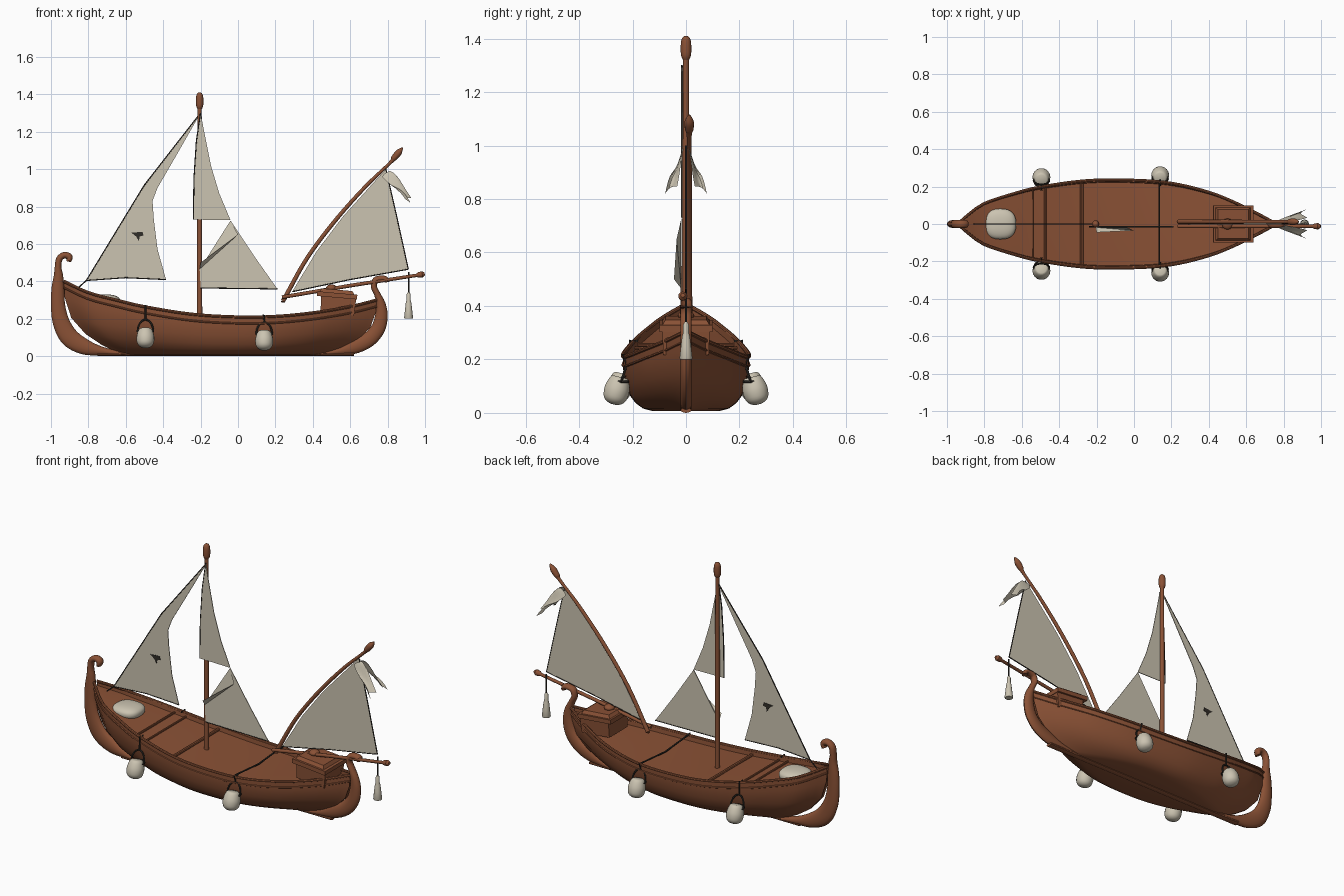
import bpy, bmesh, math
from mathutils import Vector as V

if "Cube" in bpy.data.objects:
    bpy.data.objects.remove(bpy.data.objects["Cube"])


def material(name, col):
    m = bpy.data.materials.new(name)
    m.diffuse_color = (*col, 1)
    m.use_nodes = True
    m.node_tree.nodes["Principled BSDF"].inputs["Base Color"].default_value = m.diffuse_color
    return m


WOOD = material("brown wood", (0.255, 0.083, 0.036))
CLOTH = material("cream cloth", (0.60, 0.55, 0.44))
ROPE = material("dark rope", (0.03, 0.026, 0.021))


def finish(name, bm, mat):
    bmesh.ops.recalc_face_normals(bm, faces=bm.faces[:])
    me = bpy.data.meshes.new(name)
    bm.to_mesh(me)
    bm.free()
    me.materials.append(mat)
    ob = bpy.data.objects.new(name, me)
    bpy.context.collection.objects.link(ob)
    return ob


def smooth(pts, n=6):
    """Catmull-Rom through tuples of any length."""
    out = []
    for i in range(len(pts) - 1):
        a, b, c, d = pts[max(i - 1, 0)], pts[i], pts[i + 1], pts[min(i + 2, len(pts) - 1)]
        for k in range(n):
            t = k / n
            out.append(tuple(0.5 * (2 * q + (r - p) * t + (2 * p - 5 * q + 4 * r - s) * t * t
                                    + (3 * q - p - 3 * r + s) * t ** 3) for p, q, r, s in zip(a, b, c, d)))
    return out + [tuple(pts[-1])]


def tube(name, pts, mat, ry=None, sides=12):
    """Sweep a round (or flattened) section along points (x, y, z, radius)."""
    bm = bmesh.new()
    P = [V(p[:3]) for p in pts]
    span = P[-1] - P[0]
    ref = V((1, 0, 0)) if abs(span.y) > 0.8 * span.length else V((0, 1, 0))
    rings = []
    for i, p in enumerate(P):
        T = (P[min(i + 1, len(P) - 1)] - P[max(i - 1, 0)]).normalized()
        n = ref.cross(T).normalized()
        b = T.cross(n)
        r = max(pts[i][3], 0.001)
        rings.append([bm.verts.new(p + n * r * math.cos(a) + b * (ry or r) * math.sin(a))
                      for a in (2 * math.pi * k / sides for k in range(sides))])
    for A, B in zip(rings, rings[1:]):
        for k in range(sides):
            bm.faces.new((A[k], A[k - 1], B[k - 1], B[k]))
    bm.faces.new(rings[0])
    bm.faces.new(rings[-1])
    return finish(name, bm, mat)


def rod(name, pts, r, mat, **kw):
    return tube(name, [(*p, r) for p in pts], mat, **kw)


def sheet(name, pts, mat, y=0.0, th=0.002):
    """Thin flat cloth from an x-z outline."""
    bm = bmesh.new()
    f = bm.faces.new([bm.verts.new((x, y - th, z)) for x, z in pts])
    g = bmesh.ops.extrude_face_region(bm, geom=[f])
    for v in g["geom"]:
        if isinstance(v, bmesh.types.BMVert):
            v.co.y += 2 * th
    bmesh.ops.triangulate(bm, faces=[f for f in bm.faces if len(f.verts) > 4])
    return finish(name, bm, mat)


def table(tab):
    fine = smooth(tab, 8)

    def look(x):
        for (a, p), (b, q) in zip(fine, fine[1:]):
            if x <= b:
                return p + (q - p) * max(0, x - a) / (b - a)
        return fine[-1][1]
    return look


# Hull lines: sheer height and half breadth along x
sheer = table([(-.93, .40), (-.8, .34), (-.65, .30), (-.5, .265), (-.25, .225), (0, .21),
               (.2, .213), (.4, .232), (.6, .265), (.74, .30)])
beam = table([(-.93, .012), (-.88, .055), (-.8, .11), (-.65, .16), (-.5, .198), (-.25, .232), (0, .234),
              (.2, .218), (.4, .17), (.55, .11), (.68, .045), (.74, .012)])

# Hull with lip and deck, closed sections
section = [(0, 0), (.55, 0), (.68, .04), (.8, .14), (.89, .28), (.96, .5), (1, .78), (1, 1)]
bm = bmesh.new()
N = 48
loops = []
for i in range(N + 1):
    u = i / N
    xs = -.93 + 1.67 * u
    W, S = beam(xs), sheer(xs)
    half = []
    for f, t in section:
        cut = (1 - t) ** 3
        x = (-.93 + .31 * cut) * (1 - u) + (.74 - .26 * cut) * u
        half.append((x, W * f ** (1 + 1.5 * abs(2 * u - 1) ** 3), .008 + (S - .008) * t))
    half += [(xs, W * .95, S), (xs, W * .94, S - .025), (xs, 0, S - .022)]
    ring = half + [(x, -y, z) for x, y, z in half[-2:0:-1]]
    loops.append([bm.verts.new(p) for p in ring])
for A, B in zip(loops, loops[1:]):
    for k in range(len(A)):
        bm.faces.new((A[k - 1], A[k], B[k], B[k - 1]))
bm.faces.new(loops[0])
bm.faces.new(loops[-1])
finish("hull", bm, WOOD)

# Gunwales, rubbing strakes, keel
for s, side in ((1, "port"), (-1, "starboard")):
    xs = [-.93 + 1.67 * i / 40 for i in range(41)]
    rod("gunwale_" + side, [(x, s * beam(x), sheer(x)) for x in xs], .008, WOOD, sides=8)
    rod("strake_" + side, [(x, s * beam(x), sheer(x) - .035) for x in xs], .005, WOOD, sides=6)
rod("keel", [(-.75, 0, .01), (.62, 0, .01)], .01, WOOD, ry=.02)

# Scrolled stem posts
stern = [(-.905, .505, .012), (-.902, .53, .018), (-.928, .54, .017), (-.955, .52, .017), (-.962, .475, .018),
         (-.96, .43, .025), (-.963, .36, .034), (-.962, .27, .038), (-.945, .18, .045), (-.90, .10, .05),
         (-.82, .05, .042), (-.72, .026, .022), (-.6, .012, .01)]
bow = [(.795, .395, .012), (.79, .41, .016), (.765, .415, .016), (.735, .405, .017), (.727, .37, .016),
       (.745, .33, .017), (.763, .28, .025), (.767, .22, .033), (.75, .15, .038), (.70, .09, .04),
       (.62, .05, .038), (.53, .025, .02), (.42, .012, .01)]
for name, pts in (("stern_post", stern), ("bow_post", bow)):
    tube(name, smooth([(x, 0, z, r) for x, z, r in pts]), WOOD, ry=.022, sides=14)

# Deck beams
for x, r in ((-.54, .006), (-.475, .006), (-.28, .009)):
    w, z = beam(x) * .96, sheer(x) - .018
    rod("deck_beam", [(x, -w, z), (x, w, z)], r, WOOD, sides=8)

# Mast with bulb top
tube("mast", [(-.205, 0, .18, .014), (-.205, 0, .8, .013), (-.205, 0, 1.33, .011)], WOOD)
tube("mast_top", smooth([(-.205, 0, 1.32, .011), (-.205, 0, 1.34, .019), (-.205, 0, 1.385, .019),
                         (-.205, 0, 1.405, .012), (-.205, 0, 1.41, .002)], 4), WOOD)

# Curved yard and boom
tube("yard", smooth([(.24, .012, .295, .012), (.255, .012, .32, .012), (.37, .012, .525, .011),
                     (.52, .012, .725, .011), (.68, .012, .905, .010), (.81, .012, 1.03, .009),
                     (.835, .012, 1.06, .016), (.86, .012, 1.09, .017), (.88, .012, 1.115, .003)]), WOOD)
tube("boom", [(.235, -.012, .315, .010), (.6, -.012, .377, .010), (.955, -.012, .432, .009),
              (.965, -.012, .434, .015), (.985, -.012, .437, .017), (.998, -.012, .44, .008)], WOOD)

# Sails
aft = [(-.2, 1.3), (-.5, .91), (-.81, .405), (-.6, .42), (-.385, .41), (-.43, .57), (-.45, .73), (-.457, .83),
       (-.43, .9), (-.32, 1.09)]
sheet("aft_sail", aft, CLOTH)
upper = [(-.2, 1.3), (-.222, 1.15), (-.235, .95), (-.238, .73), (-.04, .727), (-.1, .87), (-.145, 1.02),
         (-.175, 1.17)]
sheet("upper_main_sail", upper, CLOTH, y=-.015)
sheet("lower_main_sail", [(-.2, .365), (.21, .36), (.09, .53), (-.04, .725), (-.205, .465)], CLOTH, y=-.015)
front = [(.29, .345), (.42, .56), (.56, .745), (.79, 1.0), (.845, .76), (.91, .465), (.6, .41)]
sheet("front_sail", front, CLOTH)

# Folded torn flap on the main sail
bm = bmesh.new()
q = [bm.verts.new(p) for p in ((-.205, -.018, .465), (-.04, -.018, .725), (.0, -.035, .65), (-.2, -.045, .50))]
bm.faces.new((q[0], q[1], q[2]))
bm.faces.new((q[0], q[2], q[3]))
finish("sail_flap", bm, CLOTH)

# Small dark tear on the aft sail
sheet("sail_tear", [(-.57, .66), (-.51, .665), (-.505, .645), (-.525, .64), (-.53, .615), (-.545, .64)],
      ROPE, th=.004)

# Edge ropes of the sails
for name, pts, y in (("aft_stay", [(-.2, 1.3), (-.5, .915), (-.81, .405), (-.855, .365)], 0),
                     ("aft_foot_rope", [(-.81, .405), (-.6, .42), (-.385, .41)], 0),
                     ("main_foot_rope", [(-.2, .365), (.21, .36)], -.015),
                     ("main_luff_rope", [(-.238, .73), (-.235, .95), (-.222, 1.15), (-.2, 1.3)], -.015),
                     ("front_foot_rope", [(.29, .345), (.6, .41), (.91, .465)], 0),
                     ("front_leech_rope", [(.91, .465), (.845, .76), (.79, 1.0)], 0)):
    rod(name, [(x, y, z) for x, z in pts], .0035, ROPE, sides=6)

# Two-tailed pennant
bm = bmesh.new()
for s in (-1, 1):
    g = [[bm.verts.new((.79 + .12 * a + .018 * math.sin(5 * b + 2 * a),
                        s * (.003 + .03 * a + .045 * b * (.4 + .6 * a)),
                        .99 - .06 * a - .08 * a * a - .035 * b + .012 * math.sin(6 * a + 3 * b)))
          for b in (k / 6 for k in range(7))] for a in (k / 10 for k in range(11))]
    for i in range(10):
        for j in range(6):
            bm.faces.new((g[i][j], g[i + 1][j], g[i + 1][j + 1], g[i][j + 1]))
finish("pennant", bm, CLOTH)

# Tassel hanging from the boom
rod("tassel_rope", [(.912, 0, .45), (.912, 0, .33)], .004, ROPE, sides=6)
tube("tassel", [(.912, 0, z, r) for z, r in ((.34, .006), (.33, .011), (.30, .011), (.285, .015), (.25, .019),
                                             (.205, .024), (.20, .022))], CLOTH)

# Four cream buoys with rope handles
for x, yc, zc in ((-.495, .262, .045), (.14, .272, .032)):
    for s, side in ((1, "port"), (-1, "starboard")):
        prof = [(0, .008), (.006, .028), (.022, .043), (.05, .048), (.075, .044), (.095, .036), (.102, .028)]
        tube("buoy_" + side, smooth([(x, s * (yc - .25 * h), zc + h, r) for h, r in prof], 3), CLOTH, sides=18)
        yt, zt = s * (yc - .03), zc + .085
        ring = [(x + .04 * math.cos(a), yt + .036 * math.sin(a), zt)
                for a in (2 * math.pi * k / 20 for k in range(21))]
        for A, B in zip(ring[::2], ring[2::2]):
            rod("buoy_collar", [A, B], .005, ROPE, sides=6)
        rod("buoy_handle", [(x + .042 * math.cos(a), yt - s * .02 * math.sin(a), zt + .065 * math.sin(a))
                            for a in (math.pi * k / 14 for k in range(15))], .005, ROPE, sides=6)
        rod("buoy_line", [(x, s * beam(x) * .9, sheer(x) + .004), (x, s * (beam(x) + .01), sheer(x) + .008),
                          (x, yt - s * .02, zt + .065)], .005, ROPE, sides=6)
rod("cross_rope", [(.135, -.22, .218), (.135, 0, .20), (.135, .22, .218)], .005, ROPE, sides=6)


# Chest on the foredeck
def box(name, loc, size, taper):
    bm = bmesh.new()
    bmesh.ops.create_cube(bm, size=1)
    for v in bm.verts:
        k = taper if v.co.z > 0 else 1
        v.co = V((v.co.x * size[0] * k, v.co.y * size[1] * k, v.co.z * size[2]))
    ob = finish(name, bm, WOOD)
    ob.location = loc
    ob.rotation_euler = (0, math.radians(5), 0)


box("chest_body", (.535, 0, .275), (.18, .17, .10), 1.05)
box("chest_lid", (.53, 0, .325), (.215, .2, .025), 1)
box("chest_lid_top", (.53, 0, .345), (.19, .18, .02), .85)
tube("chest_knob", smooth([(.50, 0, .345, .02), (.50, 0, .365, .03), (.50, 0, .378, .02), (.50, 0, .384, .003)], 4),
     WOOD)

# Cream sack on the aft deck
bm = bmesh.new()
bmesh.ops.create_uvsphere(bm, u_segments=28, v_segments=16, radius=1)
for v in bm.verts:
    v.co = V([math.copysign(abs(c) ** .8, c) * k for c, k in zip(v.co, (.085, .082, .035))])
finish("sack", bm, CLOTH).location = (-.715, 0, .295)

# Smooth shading with sharp edges kept
bpy.ops.object.select_all(action='SELECT')
bpy.context.view_layer.objects.active = bpy.context.scene.objects["hull"]
bpy.ops.object.shade_smooth_by_angle(angle=math.radians(35))
